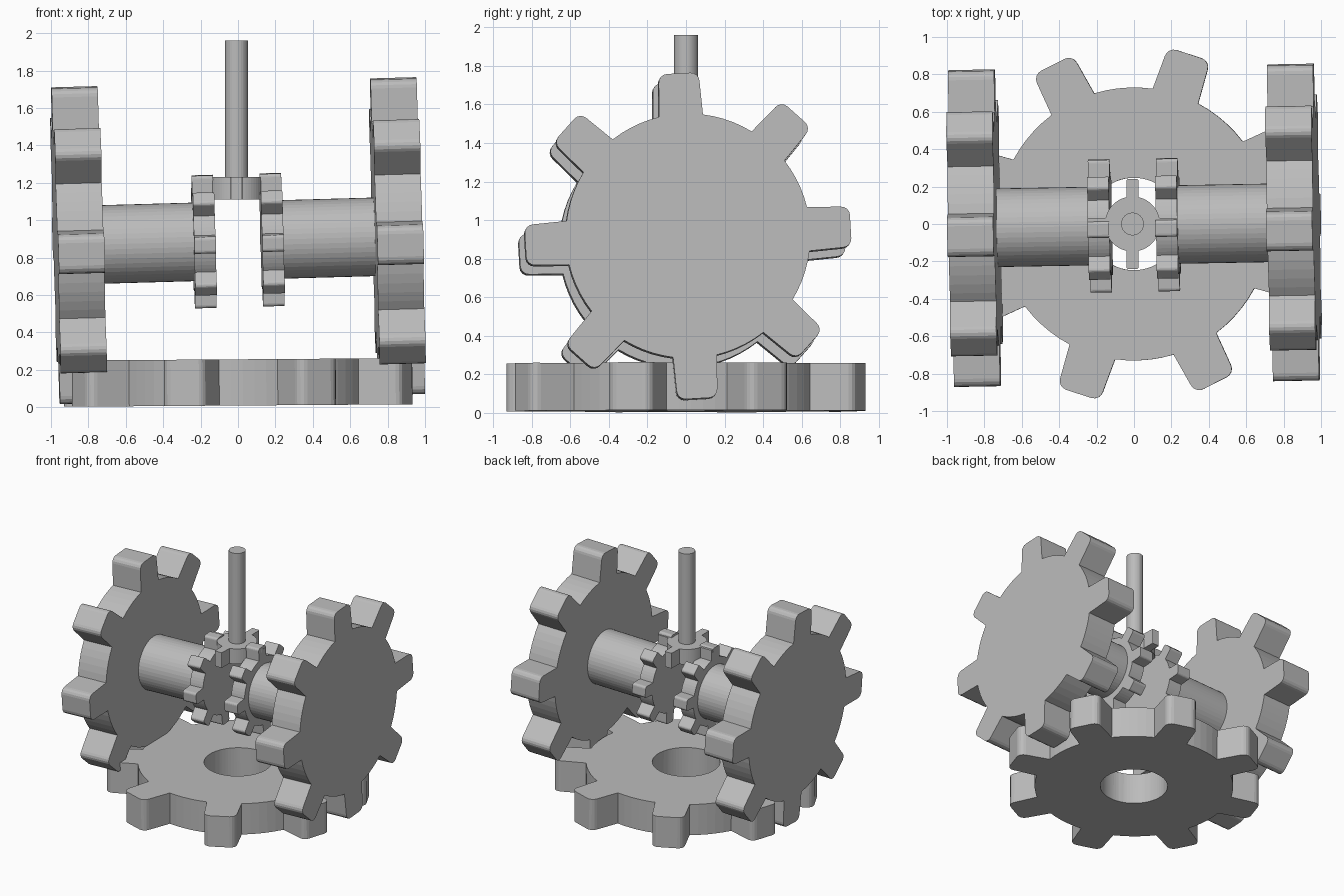
import bpy, bmesh, math
from mathutils import Vector, Matrix

cube = bpy.data.objects.get("Cube")
if cube:
    bpy.data.objects.remove(cube, do_unlink=True)

grey = bpy.data.materials.new("plain_grey")
grey.use_nodes = True
tone = (0.5, 0.5, 0.5, 1)
grey.diffuse_color = tone
grey.node_tree.nodes["Principled BSDF"].inputs["Base Color"].default_value = tone


def finish(name, bm, matrix):
    bmesh.ops.recalc_face_normals(bm, faces=bm.faces)
    mesh = bpy.data.meshes.new(name)
    bm.to_mesh(mesh)
    bm.free()
    mesh.materials.append(grey)
    obj = bpy.data.objects.new(name, mesh)
    obj.matrix_world = matrix
    bpy.context.collection.objects.link(obj)
    return obj


def gear_outline(teeth, body, tip, root_w, tip_w, corner, phase, arc_steps=5):
    """Round body with tapered teeth whose outer corners are rounded."""
    pts = []
    step = math.tau / teeth
    half = math.asin(root_w / 2 / body)
    for t in range(teeth):
        turn = Matrix.Rotation(phase + t * step, 2)
        tooth = [(body * math.cos(half), -root_w / 2)]
        for side in (-1, 1):
            for k in range(5):
                a = (k / 4 - (1 if side < 0 else 0)) * math.pi / 2
                tooth.append((tip - corner + corner * math.cos(a),
                              side * (tip_w / 2 - corner) + corner * math.sin(a)))
        tooth.append((body * math.cos(half), root_w / 2))
        for k in range(1, arc_steps):
            a = half + (step - 2 * half) * k / arc_steps
            tooth.append((body * math.cos(a), body * math.sin(a)))
        pts += [turn @ Vector(p) for p in tooth]
    return pts


def gear(name, outline, thickness, matrix, hole=0):
    bm = bmesh.new()
    h = thickness / 2
    n = len(outline)

    def loop(points, z):
        return [bm.verts.new((p.x, p.y, z)) for p in points]

    def bridge(a, b):
        for i in range(n):
            j = (i + 1) % n
            bm.faces.new((a[i], a[j], b[j], b[i]))

    low, high = loop(outline, -h), loop(outline, h)
    bridge(low, high)
    if hole:
        inner = [p.normalized() * hole for p in outline]
        in_low, in_high = loop(inner, -h), loop(inner, h)
        bridge(high, in_high)
        bridge(in_high, in_low)
        bridge(in_low, low)
    else:
        bm.faces.new(low)
        bm.faces.new(high)
    return finish(name, bm, matrix)


def rod(name, radius, length, matrix, segments=48):
    bm = bmesh.new()
    bmesh.ops.create_cone(bm, cap_ends=True, segments=segments,
                          radius1=radius, radius2=radius, depth=length)
    return finish(name, bm, matrix)


# Slightly tilted axle frame: local z runs along the axle, local x along y
along = Vector((1, 0.018, 0.028)).normalized()
up = Vector((0, 0, 1))
across = up.cross(along).normalized()
rise = along.cross(across)
axle = Matrix((across, rise, along)).transposed().to_4x4()
axle.translation = (0, -0.007, 0.891)


def on_axle(d):
    return axle @ Matrix.Translation((0, 0, d))


phase = math.radians(3.3)
wheel = gear_outline(8, 0.635, 0.845, 0.228, 0.212, 0.045, phase)
small = gear_outline(8, 0.265, 0.355, 0.096, 0.09, 0.018, phase)

# Side wheels, axles and small gears
for side, s in (("left", 1), ("right", -1)):
    gear(side + "_wheel_gear", wheel, 0.247, on_axle(s * 0.853))
    rod(side + "_axle", 0.21, 0.52, on_axle(s * 0.49))
    gear(side + "_small_gear", small, 0.115, on_axle(s * 0.182))

# Flat base gear with a round hole
base = gear_outline(8, 0.73, 0.955, 0.256, 0.24, 0.05, math.radians(27))
gear("base_gear", base, 0.247,
     Matrix.Translation((0, 0, 0.133)) @ Matrix.Rotation(-0.007, 4, "Y"), hole=0.247)

# Upright drive shaft with its four-tooth pinion
pinion = gear_outline(4, 0.147, 0.24, 0.066, 0.062, 0.006, 0, 10)
gear("pinion", pinion, 0.122, Matrix.Translation((-0.008, 0, 1.171)))
rod("drive_shaft", 0.061, 0.85, Matrix.Translation((-0.008, 0, 1.535)), 32)
